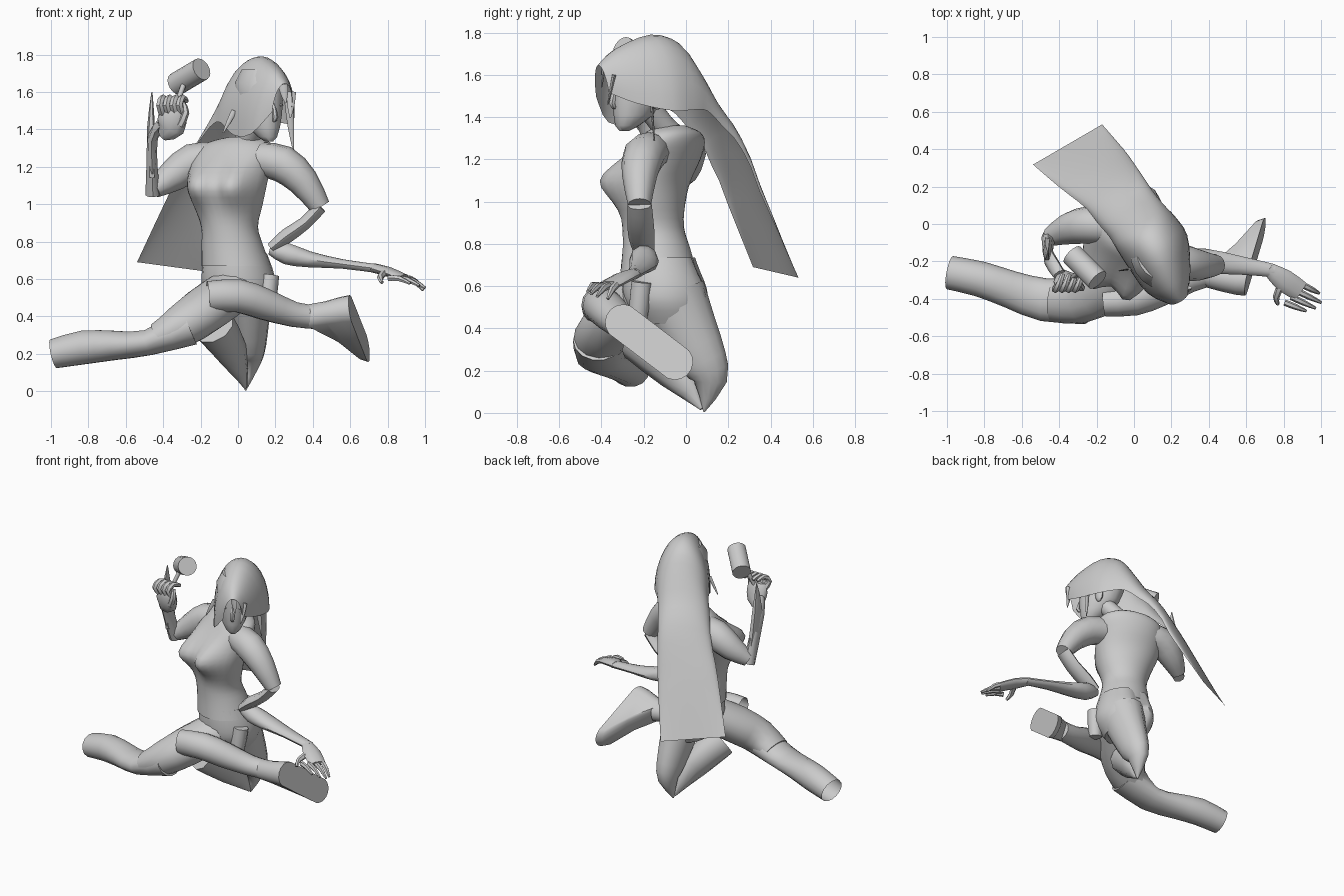
import bpy, bmesh, math
from mathutils import Vector as V

grey = bpy.data.materials.new("plain_grey")
grey.diffuse_color = (0.6, 0.6, 0.6, 1)


def loft(name, rings, closed=True, caps=(True, True), angle=50):
    """Skin a list of point rings into one smooth surface."""
    bm = bmesh.new()
    rows = [[bm.verts.new(p) for p in r] for r in rings]
    n = len(rows[0])
    for a, b in zip(rows, rows[1:]):
        for i in range(n if closed else n - 1):
            j = (i + 1) % n
            bm.faces.new((a[i], a[j], b[j], b[i]))
    if closed and caps[0]:
        bm.faces.new(rows[0][::-1])
    if closed and caps[1]:
        bm.faces.new(rows[-1])
    bmesh.ops.recalc_face_normals(bm, faces=bm.faces)
    me = bpy.data.meshes.new(name)
    bm.to_mesh(me)
    bm.free()
    me.materials.append(grey)
    ob = bpy.data.objects.new(name, me)
    bpy.context.collection.objects.link(ob)
    bpy.ops.object.select_all(action='DESELECT')
    ob.select_set(True)
    bpy.context.view_layer.objects.active = ob
    bpy.ops.object.shade_smooth_by_angle(angle=math.radians(angle))
    return ob


def spline(rows, steps=3):
    """Smoothly interpolate rows of numbers."""
    out = []
    for i in range(len(rows) - 1):
        p0, p1, p2, p3 = rows[max(i - 1, 0)], rows[i], rows[i + 1], rows[min(i + 2, len(rows) - 1)]
        for k in range(steps):
            t = k / steps
            out.append([b + .5 * t * (c - a + t * (2 * a - 5 * b + 4 * c - d + t * (3 * (b - c) + d - a)))
                        for a, b, c, d in zip(p0, p1, p2, p3)])
    return out + [list(rows[-1])]


def ellipse(c, u, v, n):
    return [V(c) + u * math.cos(2 * math.pi * i / n) + v * math.sin(2 * math.pi * i / n)
            for i in range(n)]


def tube(name, path, ref=(0, 0, 1), n=12, caps=(True, True)):
    """Limb along a path of (x, y, z, side radius, radius towards ref)."""
    path = spline([(*p[:4], p[-1]) for p in path], 2)
    pts = [V(p[:3]) for p in path]
    rings = []
    for i, p in enumerate(path):
        t = (pts[min(i + 1, len(pts) - 1)] - pts[max(i - 1, 0)]).normalized()
        side = t.cross(V(ref)).normalized()
        rings.append(ellipse(pts[i], side * p[3], side.cross(t) * p[4], n))
    return loft(name, rings, True, caps)


def stack(levels, n=16):
    """Rings from level ellipses (z, x, y, half width, half depth, yaw)."""
    rings = []
    for z, x, y, a, b, yaw in spline(levels):
        s = V((math.cos(yaw), math.sin(yaw), 0))
        rings.append(ellipse((x, y, z), s * a, V((0, 0, 1)).cross(s) * b, n))
    return rings


def ball(name, c, r, n=12):
    rings = []
    for k in range(9):
        t = math.pi * (0.03 + 0.94 * k / 8)
        rings.append(ellipse((c[0], c[1], c[2] + r[2] * math.cos(t)),
                             V((r[0] * math.sin(t), 0, 0)), V((0, r[1] * math.sin(t), 0)), n))
    return loft(name, rings)


# Torso, twisted to its right, with the bust pushed out of the front
torso = stack([(.67, -.01, -.13, .185, .18, 0), (.78, -.03, -.14, .165, .16, -.1),
               (.88, -.045, -.155, .152, .145, -.2), (1.0, -.05, -.155, .185, .15, -.3),
               (1.1, -.055, -.14, .215, .155, -.35), (1.2, -.04, -.1, .225, .155, -.42),
               (1.28, -.015, -.07, .225, .14, -.45), (1.33, .005, -.06, .175, .115, -.4),
               (1.36, .025, -.07, .07, .065, -.3)], 32)
front, across = V((-.33, -.94, 0)), V((.94, -.33, 0))
for ring in torso:
    for p in ring:
        d = p - V((-.055, -.14, 1.1))
        if d.dot(front) > 0:
            u = d.dot(across)
            bump = sum(math.exp(-((u - k * .105) / .085) ** 2) for k in (-1, 1))
            p += front * .115 * min(bump, 1) * math.exp(-(d.z / .105) ** 2)
loft("torso", torso)

# Hips with rounded buttocks
hips = stack([(.735, -.01, -.125, .165, .175, 0), (.62, .0, -.11, .195, .195, 0),
              (.52, .01, -.1, .19, .19, 0), (.42, .02, -.07, .13, .15, 0)], 24)
for ring in hips:
    for p in ring:
        if p.y > -.1:
            p.y -= .035 * math.exp(-((p.x - .01) / .035) ** 2)
            p.y += .03 * math.exp(-((abs(p.x - .01) - .09) / .07) ** 2 - ((p.z - .54) / .09) ** 2)
loft("hips", hips)
tube("hip_pouch", [(.17, -.21, .62, .05), (.16, -.22, .52, .05), (.15, -.23, .43, .045)], (0, 1, 0), 10)
tube("neck", [(.02, -.06, 1.3, .068), (.06, -.11, 1.36, .058), (.1, -.17, 1.44, .06)], (0, 1, 0))

# Head turned to its left
S, F = V((.86, .5, 0)), V((.5, -.86, 0))
C = V((.115, -.205, 0))
head = []
for z, fwd, a, b in [(1.335, .1, .022, .025), (1.36, .085, .05, .06), (1.41, .05, .08, .1),
                     (1.48, .02, .1, .14), (1.56, .0, .115, .155), (1.65, -.01, .12, .16),
                     (1.72, -.02, .08, .11)]:
    head.append(ellipse(C + F * fwd + V((0, 0, z)), S * a, F * b, 16))
loft("head", head)
N = C + F * .15
tube("nose", [(N.x, N.y, 1.535, .008), (N.x + .01, N.y - .016, 1.465, .016),
              (N.x, N.y, 1.445, .008)], (0, 1, 0), 6)
for k, word in ((-1, "right"), (1, "left")):
    ball("ear_" + word, C + V((0, 0, 1.49)) + S * k * .105 - F * .02, (.02, .035, .055), 8)
    w = C + V((0, 0, 1.53)) + F * .13 + S * k * .045
    tube("brow_" + word, [(*(w - S * .03), .008), (*(w + F * .006), .011),
                          (*(w + S * .03 - F * .015), .006)], n=6)

# Long hair: cap over the head running into a trailing sheet
# rows: top point, half width, drop of the sides, extra drop on the right side
hair = []
for x, y, z, w, dx, dy, dz, extra in spline([
        (.25, -.415, 1.645, .06, -.015, .02, -.13, .02),
        (.2, -.33, 1.725, .135, -.015, .03, -.26, .09),
        (.13, -.17, 1.79, .18, 0, .02, -.36, .06),
        (.065, -.05, 1.755, .18, 0, .0, -.32, 0),
        (.025, .035, 1.63, .17, -.01, -.02, -.2, 0),
        (-.03, .11, 1.485, .17, -.01, -.03, -.12, 0),
        (-.1, .205, 1.33, .175, -.01, -.03, -.08, 0),
        (-.215, .325, 1.01, .2, -.01, -.03, -.04, 0),
        (-.355, .425, .665, .215, 0, 0, 0, 0)]):
    row = []
    for i in range(17):
        t = math.pi * i / 16
        k = 1 - math.sin(t)
        p = V((x, y, z)) + S * w * math.cos(t) + V((dx, dy, dz)) * k
        p.z -= .025 * math.cos(t) * (w > .19)
        if math.cos(t) < 0:
            p.z -= extra * k
        row.append(p)
    hair.append(row)
loft("long_hair", hair, closed=False)
for name, a, b, r in [("fringe_middle", (.24, -.39, 1.64), (.255, -.4, 1.54), .025),
                      ("fringe_left", (.285, -.34, 1.6), (.28, -.37, 1.46), .025),
                      ("lock_left", (.27, -.17, 1.55), (.295, -.15, 1.29), .022),
                      ("lock_right", (-.02, -.24, 1.5), (-.08, -.25, 1.38), .015)]:
    m = (V(a) + V(b)) / 2
    tube(name, [(*a, r, r * .4), (*m, r * .8, r * .3), (*b, .003, .003)], (0, 1, 0), 8)

# Raised right arm
tube("right_upper_arm", [(-.13, -.02, 1.24, .09), (-.24, -.005, 1.225, .1),
                         (-.35, -.025, 1.15, .085), (-.45, -.07, 1.08, .05)], (0, 1, 0))
tube("right_forearm", [(-.455, -.07, 1.05, .04), (-.46, -.12, 1.2, .03, .05),
                       (-.455, -.18, 1.36, .028, .05), (-.4, -.27, 1.43, .035)], (0, 1, 0), 8)
tube("right_cuff_point", [(-.46, -.11, 1.15, .025, .05), (-.465, -.15, 1.4, .022, .05),
                          (-.46, -.15, 1.6, .003)], (0, 1, 0), 6)
tube("right_palm", [(-.4, -.27, 1.37, .035), (-.36, -.3, 1.41, .075, .045),
                    (-.35, -.315, 1.48, .075, .04), (-.35, -.32, 1.52, .06, .025)], (0, 1, 0))
for i in range(4):
    x = -.42 + .035 * i
    tube("right_finger_%d" % (i + 1), [(x + .02, -.32, 1.48, .021), (x, -.35, 1.53, .02),
                                       (x + .02, -.32, 1.57, .018), (x + .04, -.27, 1.55, .012)], (1, 0, 0), 6)
tube("right_thumb", [(-.31, -.33, 1.42, .022), (-.28, -.34, 1.49, .02), (-.29, -.32, 1.54, .01)], (0, 1, 0), 6)

# Mallet held in the right hand
tube("mallet_handle", [(-.35, -.31, 1.47, .014), (-.28, -.245, 1.67, .014)], (0, 1, 0), 8)
tube("mallet_head", [(-.33, -.165, 1.642, .062), (-.195, -.3, 1.722, .062)], n=16)

# Lowered left arm
tube("left_upper_arm", [(.12, -.16, 1.24, .09), (.24, -.2, 1.215, .1),
                        (.35, -.22, 1.12, .083), (.44, -.22, .985, .055)], (0, 1, 0))
tube("left_elbow", [(.44, -.22, .985, .035, .058), (.36, -.215, .9, .035, .062),
                    (.26, -.21, .83, .04, .062), (.18, -.2, .765, .03, .05)], (0, 1, 0), 8)
tube("left_forearm", [(.17, -.2, .76, .03), (.26, -.2, .735, .065, .06), (.38, -.2, .705, .068, .045),
                      (.56, -.22, .68, .05, .026), (.75, -.25, .655, .035, .025)], n=10)
tube("left_palm", [(.72, -.24, .66, .035, .025), (.8, -.3, .64, .06, .025),
                   (.89, -.36, .605, .055, .02)], n=10)
for i, (x, y) in enumerate([(.99, -.37), (1.0, -.42), (.97, -.45), (.92, -.465)]):
    a = V((.91, -.33, .605)) + V((-.035, -.03, 0)) * i
    b = V((x, y, .54 + .012 * i))
    tube("left_finger_%d" % (i + 1), [(*a, .017), (*((a + b) / 2 + V((0, 0, .012))), .016),
                                      (*b, .008)], n=6)
tube("left_thumb", [(.79, -.32, .64, .02), (.76, -.39, .61, .018), (.77, -.43, .58, .009)], n=6)

# Right leg stretched sideways, boot left open at the end
tube("right_thigh", [(-.03, -.19, .54, .15, .12), (-.17, -.325, .44, .155, .125),
                     (-.3, -.41, .35, .125, .115), (-.43, -.41, .285, .112, .08)], n=14)
tube("right_boot", [(-.26, -.415, .345, .12, .105), (-.48, -.405, .26, .115, .07),
                    (-.66, -.35, .245, .1, .08), (-.82, -.295, .235, .095, .092),
                    (-.985, -.26, .2, .09, .08)], n=14, caps=(True, False))

# Left thigh kneeling down to a point, with stretched skin at the knee
tube("left_thigh", [(.05, -.06, .56, .14, .16), (.06, .01, .4, .11, .14),
                    (.065, .085, .24, .085, .115), (.06, .115, .15, .06, .08),
                    (.04, .085, .005, .004)], (0, 1, 0), 14)
tube("knee_stretch", [(.04, .075, .02, .01), (-.025, -.05, .2, .07, .1),
                      (-.13, -.22, .35, .12, .11)], n=10)

# Left shin crossing in front, ending in a foot with a flat sole
tube("left_shin", [(-.16, -.42, .505, .075, .085), (.0, -.4, .51, .09, .09),
                   (.14, -.35, .465, .09, .085), (.3, -.29, .41, .075, .068),
                   (.43, -.26, .395, .065, .065)], n=14, caps=(False, True))


def stadium(heel, toe, r, n=16):
    h, t = V(heel), V(toe)
    u = (t - h).normalized()
    v = V((1, 0, 0)).cross(u).normalized()
    pts = []
    for i in range(n):
        a = 2 * math.pi * (i + .5) / n
        pts.append((t if math.cos(a) > 0 else h) + u * r * math.cos(a) + v * r * math.sin(a))
    return pts


loft("left_foot", [stadium((.38, -.275, .4), (.39, -.265, .395), .065),
                   stadium((.48, -.29, .41), (.53, -.17, .33), .072),
                   stadium((.56, -.3, .425), (.64, -.06, .25), .08),
                   stadium((.61, -.3, .43), (.685, -.05, .24), .085)])
